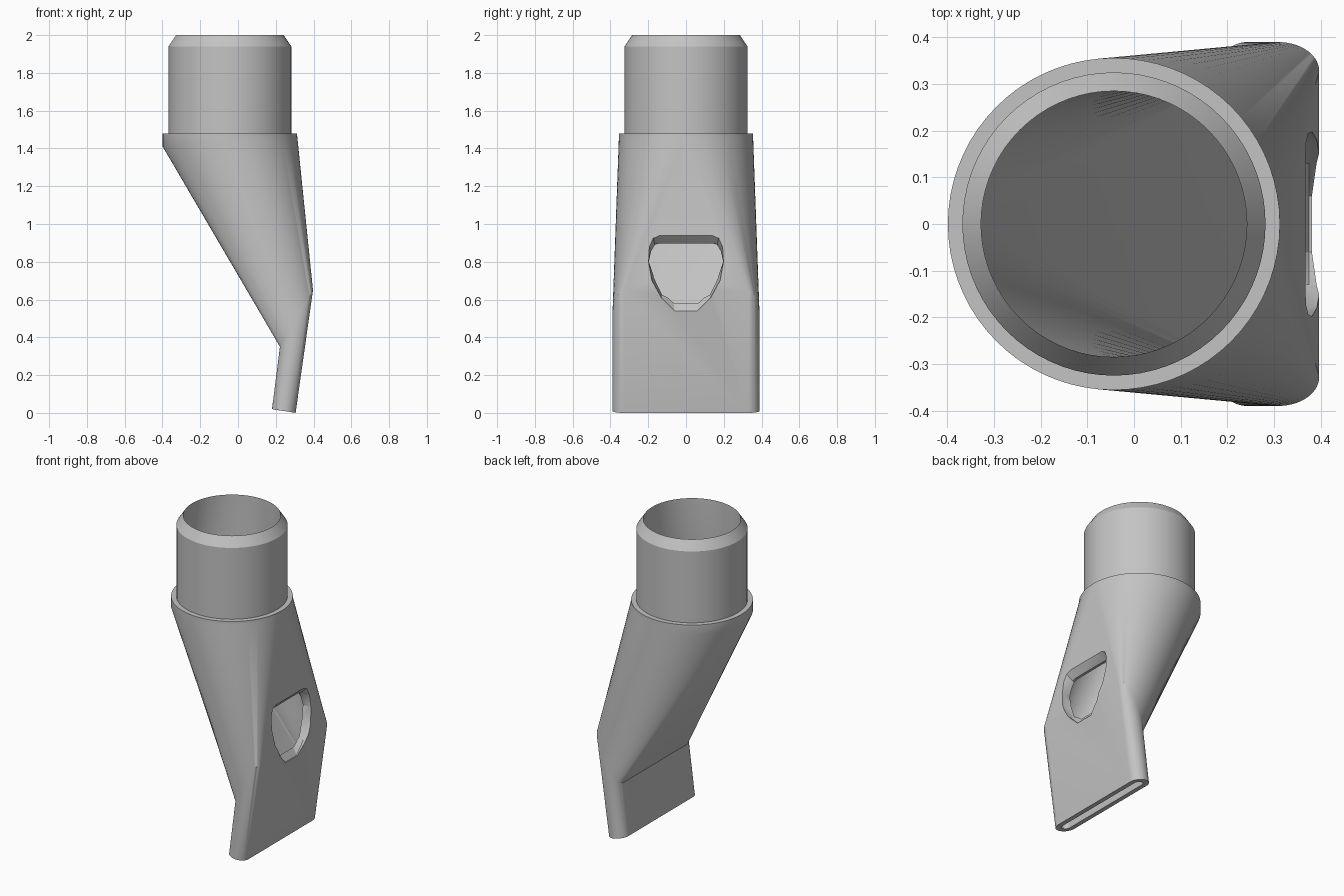
import bpy, bmesh
from math import cos, sin, pi

cube = bpy.data.objects.get("Cube")
if cube:
    bpy.data.objects.remove(cube, do_unlink=True)

grey = bpy.data.materials.new("plain_grey")
grey.use_nodes = True
grey.diffuse_color = (0.55, 0.55, 0.55, 1)
grey.node_tree.nodes["Principled BSDF"].inputs["Base Color"].default_value = (0.55, 0.55, 0.55, 1)

STEPS = 36          # segments per half ring
CENTRE = -0.043     # tube axis in x


def ring(left, right, half_width, corner):
    """Rounded slot between two (x, z) points; a circle when corner == half_width."""
    pts = []
    for side in (1, -1):
        for i in range(STEPS + 1):
            a = pi * i / STEPS + (0 if side == 1 else pi)
            f = (1 + cos(a)) / 2
            pts.append((left[0] + (right[0] - left[0]) * f,
                        side * (half_width - corner) + corner * sin(a),
                        left[1] + (right[1] - left[1]) * f))
    return pts


def circle(r, z_left, z_right=None):
    z_right = z_left if z_right is None else z_right
    return ring((CENTRE - r, z_left), (CENTRE + r, z_right), r, r)


def loft(name, rings, closed):
    bm = bmesh.new()
    rows = [[bm.verts.new(p) for p in r] for r in rings]
    n = len(rows[0])
    pairs = list(zip(rows, rows[1:])) + ([(rows[-1], rows[0])] if closed else [])
    for a, b in pairs:
        for i in range(n):
            j = (i + 1) % n
            bm.faces.new((a[i], a[j], b[j], b[i]))
    if not closed:
        bm.faces.new(rows[0])
        bm.faces.new(rows[-1])
    bmesh.ops.remove_doubles(bm, verts=bm.verts, dist=1e-5)
    # Split the warped transition quads cleanly
    bmesh.ops.triangulate(bm, faces=[f for f in bm.faces if len(f.verts) == 4])
    bmesh.ops.recalc_face_normals(bm, faces=bm.faces)
    mesh = bpy.data.meshes.new(name)
    bm.to_mesh(mesh)
    bm.free()
    mesh.materials.append(grey)
    obj = bpy.data.objects.new(name, mesh)
    bpy.context.collection.objects.link(obj)
    return obj


# Hollow nozzle: outer skin from slot to tube, then inner skin back down
nozzle = loft("nozzle_body", [
    ring((0.18, 0.02), (0.305, 0.0), 0.39, 0.062),
    ring((0.222, 0.35), (0.397, 0.65), 0.39, 0.062),
    circle(0.356, 1.41, 1.47),
    circle(0.356, 1.48),
    circle(0.325, 1.48),
    circle(0.325, 1.94),
    circle(0.285, 2.0),
    circle(0.285, 1.45, 1.48),
    ring((0.255, 0.36), (0.35, 0.6), 0.355, 0.03),
    ring((0.215, 0.014), (0.27, 0.006), 0.355, 0.03),
], True)

# Tapered air vent cutter, mirrored across the middle
outer = [(0.14, 0.947), (0.175, 0.93), (0.194, 0.88), (0.198, 0.8),
         (0.18, 0.7), (0.13, 0.61), (0.06, 0.54)]
inner = [(0.14, 0.897), (0.165, 0.89), (0.185, 0.855), (0.197, 0.8),
         (0.17, 0.72), (0.125, 0.635), (0.07, 0.61)]


def section(x, half):
    return [(x, y, z) for y, z in half] + [(x, -y, z) for y, z in reversed(half)]


cutter = loft("vent_cutter", [section(0.5, outer), section(0.375, outer),
                              section(0.33, inner), section(0.22, inner)], False)
cutter.hide_render = True

cut = nozzle.modifiers.new("vent", "BOOLEAN")
cut.operation = "DIFFERENCE"
cut.solver = "EXACT"
cut.object = cutter
bpy.ops.object.select_all(action="DESELECT")
bpy.context.view_layer.objects.active = nozzle
nozzle.select_set(True)
bpy.ops.object.modifier_apply(modifier=cut.name)
bpy.data.objects.remove(cutter, do_unlink=True)
bpy.ops.object.shade_smooth_by_angle(angle=pi / 6)
